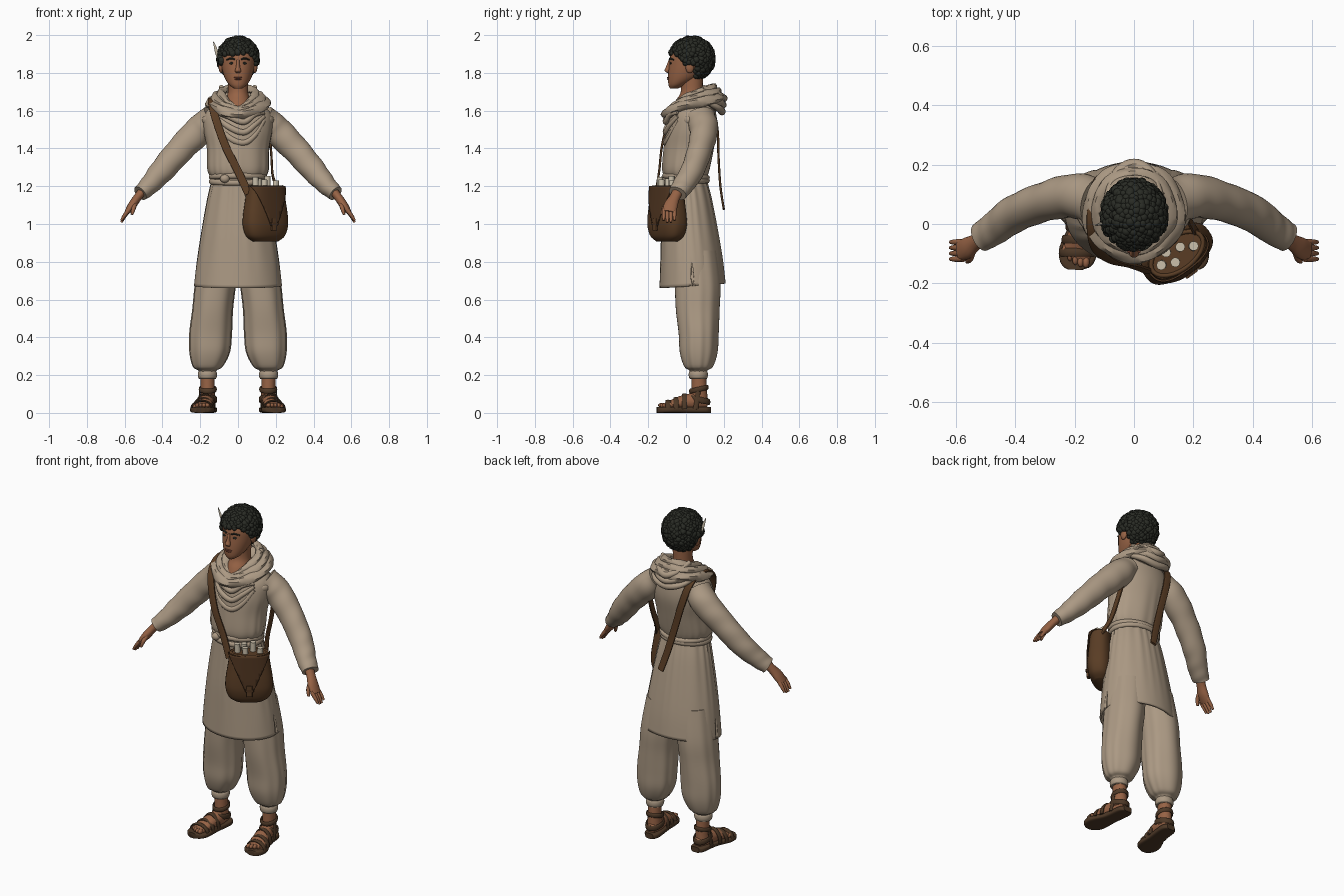
import bpy, bmesh, math, random
from mathutils import Vector, Matrix

if "Cube" in bpy.data.objects:
    bpy.data.objects.remove(bpy.data.objects["Cube"])

random.seed(4)
AX, AY, AZ = Vector((1, 0, 0)), Vector((0, 1, 0)), Vector((0, 0, 1))
made = []


def material(name, r, g, b):
    mat = bpy.data.materials.new(name)
    mat.use_nodes = True
    mat.diffuse_color = (r, g, b, 1)
    bsdf = mat.node_tree.nodes["Principled BSDF"]
    bsdf.inputs["Base Color"].default_value = (r, g, b, 1)
    bsdf.inputs["Roughness"].default_value = .8
    return mat


cloth = material("beige cloth", .41, .32, .23)
skin = material("brown skin", .31, .125, .06)
lip = material("lip brown", .2, .065, .04)
hair = material("black hair", .022, .024, .018)
leather = material("bag leather", .1, .046, .018)
flap_leather = material("dark leather", .075, .034, .014)
sandal = material("sandal leather", .075, .04, .02)
paper = material("paper", .6, .53, .41)


def finish(name, mat, bm):
    bmesh.ops.recalc_face_normals(bm, faces=bm.faces)
    mesh = bpy.data.meshes.new(name)
    bm.to_mesh(mesh)
    bm.free()
    mesh.materials.append(mat)
    obj = bpy.data.objects.new(name, mesh)
    bpy.context.collection.objects.link(obj)
    made.append(obj)
    return obj


def spline(rows, steps, closed):
    """Smooth interpolation through all rows."""
    n, out = len(rows), []
    pick = (lambda i: rows[i % n]) if closed else (lambda i: rows[max(0, min(n - 1, i))])
    for i in range(n if closed else n - 1):
        quad = [pick(i + k) for k in (-1, 0, 1, 2)]
        for s in range(steps):
            t = s / steps
            out.append([b + .5 * t * (c - a + t * (2 * a - 5 * b + 4 * c - d + t * (3 * (b - c) + d - a)))
                        for a, b, c, d in zip(*quad)])
    return out if closed else out + [list(rows[-1])]


def loft(name, mat, rows, ref=None, sides=24, steps=5, power=1, fold=None,
         closed=False, caps=True, cuts=()):
    """Skin rings (x, y, z, radius, radius) along a path; level rings if no ref."""
    pts, bm, rings = spline(rows, steps, closed), bmesh.new(), []
    n = len(pts)
    for i, p in enumerate(pts):
        side, up = AX, AY
        if ref is not None:
            ahead = pts[(i + 1) % n] if closed else pts[min(i + 1, n - 1)]
            behind = pts[i - 1] if closed else pts[max(i - 1, 0)]
            t = (Vector(ahead[:3]) - Vector(behind[:3])).normalized()
            side = ref.cross(t).normalized()
            up = t.cross(side)
        ring = []
        for k in range(sides):
            a = math.tau * k / sides
            f = 1 + (fold(a, i / (n - 1)) if fold else 0)
            c, s = (math.copysign(abs(v) ** power, v) * f for v in (math.cos(a), math.sin(a)))
            ring.append(bm.verts.new(Vector(p[:3]) + side * p[3] * c + up * p[4] * s))
        rings.append(ring)
    for i in range(n if closed else n - 1):
        lo, hi = rings[i], rings[(i + 1) % n]
        for k in range(sides):
            j = (k + 1) % sides
            bm.faces.new((lo[k], lo[j], hi[j], hi[k]))
    if caps and not closed:
        bm.faces.new(rings[0])
        bm.faces.new(rings[-1])
    for co, no in cuts:
        geom = bm.verts[:] + bm.edges[:] + bm.faces[:]
        bmesh.ops.bisect_plane(bm, geom=geom, plane_co=co, plane_no=no, clear_outer=True)
    return finish(name, mat, bm)


def ring(name, mat, centre, rx, ry, thick, height, tilt=0, dip=0, fold=None):
    """Closed band around a vertical axis, tilted up at the back and dipped in front."""
    x, y, z = centre
    rows = []
    for k in range(16):
        a = math.tau * k / 16
        s = math.sin(a)
        rows.append((x + rx * math.cos(a), y + ry * s,
                     z + tilt * s - dip * max(0, -s) ** 3, thick, height))
    return loft(name, mat, rows, AZ, 12, 4, closed=True, fold=fold)


def blob(name, mat, centre, radii):
    bm = bmesh.new()
    bmesh.ops.create_uvsphere(bm, u_segments=20, v_segments=12, radius=1,
                              matrix=Matrix.Translation(centre) @ Matrix.Diagonal((*radii, 1)))
    return finish(name, mat, bm)


def flip(rows, s):
    return [(s * r[0], *r[1:]) for r in rows]


def solidify(obj, thickness, offset):
    mod = obj.modifiers.new("thickness", "SOLIDIFY")
    mod.thickness, mod.offset = thickness, offset


# Head, neck and face
loft("head", skin, [(0, -.065, 1.717, .02, .02), (0, -.045, 1.738, .048, .048),
                    (0, -.01, 1.78, .073, .085), (0, .01, 1.84, .088, .1),
                    (0, .02, 1.9, .09, .1), (0, .03, 1.96, .06, .07)], sides=32)
loft("neck", skin, [(0, .005, 1.6, .08, .085), (0, .015, 1.65, .065, .072),
                    (0, .03, 1.7, .054, .058), (0, .03, 1.79, .056, .06)])
loft("nose", skin, [(0, -.083, 1.872, .007, .007), (0, -.09, 1.835, .01, .015),
                    (0, -.1, 1.812, .016, .014), (0, -.092, 1.8, .011, .008)], sides=14)
blob("upper_lip", lip, (0, -.093, 1.775), (.023, .008, .004))
blob("lower_lip", lip, (0, -.092, 1.767), (.019, .009, .005))
for s, tag in ((1, "left"), (-1, "right")):
    blob(tag + "_eye", hair, (s * .034, -.08, 1.851), (.013, .006, .006))
    blob(tag + "_ear", skin, (s * .09, .02, 1.832), (.013, .023, .033))
    loft(tag + "_eyebrow", hair, flip([(.016, -.087, 1.871, .004, .005), (.036, -.083, 1.877, .005, .005),
                                       (.06, -.066, 1.869, .003, .004)], s), AY, 8)

# Curly hair: a cap covered with clumps
scalp, scalp_size = Vector((0, .03, 1.875)), Vector((.1, .112, .108))


def has_hair(p):
    return p.z > (1.9 if p.y < -.03 else 1.85 if p.y < .045 else 1.755)


bm = bmesh.new()
bmesh.ops.create_icosphere(bm, subdivisions=4, radius=1,
                           matrix=Matrix.Translation(scalp) @ Matrix.Diagonal((*scalp_size, 1)))
bmesh.ops.delete(bm, geom=[v for v in bm.verts if not has_hair(v.co)], context="VERTS")
for k in range(520):
    h, a = 1 - 2 * (k + .5) / 520, k * 2.39996 + random.uniform(-.1, .1)
    w = math.sqrt(1 - h * h)
    p = scalp + Vector((w * math.cos(a), w * math.sin(a), h)) * scalp_size
    if has_hair(p):
        size = random.uniform(.013, .019)
        bmesh.ops.create_icosphere(bm, subdivisions=2, radius=size, matrix=Matrix.Translation(p))
finish("curly_hair", hair, bm)
loft("reed_pen", paper, [(-.095, .01, 1.84, .004, .004), (-.113, 0, 1.91, .009, .004),
                         (-.13, -.005, 1.965, .002, .002)], AY, 8)

# Tunic body with gathers at the waist
loft("tunic_body", cloth, [(0, 0, 1.2, .14, .11), (0, 0, 1.24, .142, .11), (0, 0, 1.29, .162, .125),
                           (0, .015, 1.4, .165, .133), (0, .03, 1.5, .182, .135),
                           (0, .04, 1.58, .178, .12), (0, .05, 1.64, .12, .095),
                           (0, .05, 1.67, .08, .07)], sides=96,
     fold=lambda a, t: .022 * math.sin(17 * a + 3 * math.sin(3 * a)) * max(0, 1 - 1.6 * t))

# Tunic skirt, split and spread at both sides of the hem
SIDES = 96
skirt = loft("tunic_skirt", cloth, [(0, 0, 1.23, .138, .11), (0, .01, 1.13, .162, .127),
                                    (0, .02, .96, .193, .15), (0, .03, .8, .218, .166),
                                    (0, .035, .67, .233, .175)], sides=SIDES, caps=False,
             fold=lambda a, t: .025 * math.sin(19 * a + 2 * math.sin(4 * a)) * (1 - t) ** 1.5)
bm = bmesh.new()
bm.from_mesh(skirt.data)
mark = bm.verts.layers.int.new("slit")
for v in bm.verts:
    v[mark] = int(v.index % SIDES in (0, SIDES // 2) and v.co.z < .82)
bmesh.ops.split_edges(bm, edges=[e for e in bm.edges if e.verts[0][mark] and e.verts[1][mark]])
for v in bm.verts:
    if v[mark]:
        away = sum(f.calc_center_median().y - v.co.y for f in v.link_faces)
        v.co.y += math.copysign((.82 - v.co.z) * .08, away)
    v.co.z += .07 * v.co.y * max(0, 1.1 - v.co.z) / .43
bm.verts.layers.int.remove(mark)
bm.to_mesh(skirt.data)
bm.free()
solidify(skirt, .012, -1)

# Waist sash and knot
for i, z in enumerate((1.225, 1.25)):
    ring("sash_%d" % i, cloth, (0, 0, z), .143, .115, .011, .015, tilt=.006 * (1 - 2 * i))
blob("sash_knot", cloth, (-.07, -.113, 1.24), (.025, .02, .022))

# Cowl, chest drapes and hood
ripple = lambda a, t: .12 * math.sin(3 * a + 31 * t)
ring("cowl_outer", cloth, (0, .04, 1.638), .14, .137, .034, .028, .028, .03, ripple)
ring("cowl_middle", cloth, (0, .043, 1.665), .118, .12, .028, .024, .034, .03, ripple)
ring("cowl_inner", cloth, (0, .045, 1.69), .09, .1, .022, .02, .034, .045, ripple)
blob("hood_back", cloth, (0, .14, 1.655), (.115, .066, .062))
for i in range(3):
    w, low = .14 - .025 * i, 1.595 + .035 * i
    loft("hood_fold_%d" % i, cloth, [(-w, .09, low + .06, .012, .012), (-w * .6, .17, low + .02, .02, .017),
                                     (0, .19 + .005 * i, low, .02, .02), (w * .6, .17, low + .02, .02, .017),
                                     (w, .09, low + .06, .012, .012)], AZ, 12)
    drop = 1.55 - .055 * i
    loft("chest_drape_%d" % i, cloth, [(-.12, -.05, 1.59 - .02 * i, .006, .01), (-.05, -.1, drop + .02, .013, .016),
                                       (.03, -.108, drop - .01, .014, .016), (.09, -.085, drop + .03, .012, .014),
                                       (.14, -.045, 1.59 - .02 * i, .006, .01)], AZ, 12)

# Limbs, mirrored
for s, tag in ((1, "left"), (-1, "right")):
    loft(tag + "_sleeve", cloth, flip([(.13, .075, 1.565, .07, .08), (.2, .095, 1.5, .078, .075),
                                       (.3, .075, 1.4, .072, .066), (.4, .035, 1.285, .065, .062),
                                       (.47, -.015, 1.205, .052, .056), (.517, -.045, 1.162, .042, .05)], s),
         AY, 32, 8, fold=lambda a, t: .025 * math.sin(40 * t + 2 * math.sin(a)) * math.sin(a + 2 * t))
    ring(tag + "_armhole_seam", cloth, (s * .155, .065, 1.55), .03, .07, .012, .02)
    loft(tag + "_palm", skin, flip([(.5, -.04, 1.18, .024, .03), (.532, -.06, 1.14, .022, .028),
                                    (.56, -.08, 1.1, .022, .037), (.588, -.09, 1.062, .014, .035)], s), AY, 16)
    for i in range(4):
        y, reach = -.118 + .019 * i, .9 if i in (0, 3) else 1.05
        loft("%s_finger_%d" % (tag, i), skin, flip([(.575, y, 1.078, .011, .01), (.6, y, 1.078 - .035 * reach, .01, .01),
                                                    (.618, y, 1.078 - .066 * reach, .006, .006)], s), AY, 10)
    loft(tag + "_thumb", skin, flip([(.545, -.08, 1.12, .014, .014), (.552, -.115, 1.085, .012, .012),
                                     (.562, -.127, 1.05, .007, .007)], s), AX, 10)
    loft(tag + "_trouser_leg", cloth, flip([(.162, .065, .18, .045, .045), (.162, .065, .222, .046, .046),
                                            (.16, .065, .245, .078, .076), (.15, .065, .32, .106, .1),
                                            (.145, .065, .42, .112, .106), (.134, .06, .55, .107, .116),
                                            (.12, .06, .68, .108, .12), (.1, .05, .86, .1, .11)], s), sides=72,
         fold=lambda a, t: .03 * math.sin(9 * a + 2 * math.sin(2 * a)) * (1 - .6 * t) * min(1, 4 * t))
    ring(tag + "_trouser_cuff", cloth, (s * .162, .065, .202), .044, .044, .007, .02)
    # Foot and sandal
    loft(tag + "_ankle", skin, flip([(.16, .07, .05, .04, .045), (.16, .07, .11, .037, .042),
                                     (.162, .068, .2, .037, .038)], s))
    loft(tag + "_foot", skin, flip([(.155, .115, .05, .025, .025), (.16, .06, .06, .04, .045),
                                    (.174, -.02, .055, .044, .037), (.188, -.08, .042, .048, .024),
                                    (.195, -.115, .036, .045, .014)], s), AZ)
    for i in range(5):
        blob("%s_toe_%d" % (tag, i), skin, (s * (.162 + .018 * i), -.128 + .005 * i * i / 2, .04),
             (.012 - .001 * i, .02, .013))
    loft(tag + "_sole", sandal, flip([(.155, .132, .016, .026, .016), (.156, .1, .016, .045, .016),
                                      (.168, 0, .016, .047, .016), (.188, -.09, .016, .064, .016),
                                      (.198, -.135, .016, .052, .016), (.2, -.154, .016, .025, .016)], s),
         AZ, power=.5)
    for i, (x, y, w, h) in enumerate(((.191, -.095, .056, .044), (.183, -.052, .055, .058), (.174, -.008, .051, .078))):
        arc = [math.pi * k / 8 for k in range(9)]
        loft("%s_strap_%d" % (tag, i), sandal, flip([(x + w * math.cos(a), y, .02 + h * math.sin(a), .006, .015)
                                                     for a in arc], s), AY, 10)
    ring(tag + "_ankle_strap", sandal, (s * .16, .068, .125), .042, .046, .006, .013, tilt=.01)
    ring(tag + "_heel_strap", sandal, (s * .16, .068, .07), .044, .055, .006, .016, tilt=-.012)
    loft(tag + "_side_strap", sandal, flip([(.208, .05, .02, .014, .005), (.205, .06, .07, .013, .005),
                                            (.2, .065, .125, .012, .005)], s), AX, 10)

# Shoulder bag, turned to the front left
bag_rows = [(0, 0, .908, .075, .035), (0, 0, .935, .112, .058), (0, 0, .985, .13, .07),
            (0, 0, 1.04, .13, .07), (0, 0, 1.12, .118, .064), (0, 0, 1.2, .106, .058)]
parts = [loft("bag_body", leather, bag_rows, sides=48, power=.75)]
slant = [((x * .02, 0, .99), (x * .21, 0, -.09)) for x in (1, -1)]
flap = loft("bag_flap", flap_leather, [(x, y, z, a + .003, b + .004) for x, y, z, a, b in bag_rows],
            sides=48, power=.75, caps=False, cuts=[((0, 0, 0), AY), ((0, 0, .985), -AZ)] + slant)
solidify(flap, .006, 1)
parts += [flap, ring("bag_rim", leather, (0, 0, 1.195), .1, .056, .008, .01)]
parts.append(loft("bag_tab", leather, [(0, -.078, z, .016, .007) for z in (.965, 1.03)], power=.4))
parts.append(loft("bag_buckle", flap_leather, [(0, -.082, z, .024, .007) for z in (.995, 1.008)], power=.4))
for i, (x, y, top) in enumerate(((-.06, 0, 1.25), (-.02, -.02, 1.235), (.02, .012, 1.255),
                                 (.055, -.012, 1.23), (-.025, .025, 1.24))):
    parts.append(loft("scroll_%d" % i, paper, [(x, y, 1.1, .016, .016), (x * 1.1, y, top, .016, .016)], sides=16))
for part in parts:
    part.location, part.rotation_euler = (.145, -.1, 0), (0, 0, .63)

# Bag straps
loft("shoulder_strap", leather, [(.055, -.162, 1.16, .006, .021), (0, -.142, 1.28, .006, .021),
                                 (-.07, -.126, 1.42, .006, .021), (-.122, -.085, 1.57, .006, .021),
                                 (-.138, -.02, 1.645, .006, .021), (-.135, .07, 1.66, .006, .021),
                                 (-.12, .14, 1.61, .006, .021), (-.09, .167, 1.5, .006, .021),
                                 (-.05, .172, 1.36, .006, .021), (-.005, .182, 1.2, .006, .021),
                                 (.03, .2, 1.08, .006, .019)], AX, 16, power=.5)
loft("side_strap", leather, [(.215, -.035, 1.17, .018, .006), (.185, .015, 1.25, .018, .006),
                             (.178, .06, 1.34, .018, .006), (.172, .1, 1.44, .018, .006)], AX, 16, power=.5)

# Smooth shading with sharp edges kept
bpy.ops.object.select_all(action="DESELECT")
for obj in made:
    obj.select_set(True)
bpy.context.view_layer.objects.active = made[0]
bpy.ops.object.shade_smooth_by_angle(angle=math.radians(45))
